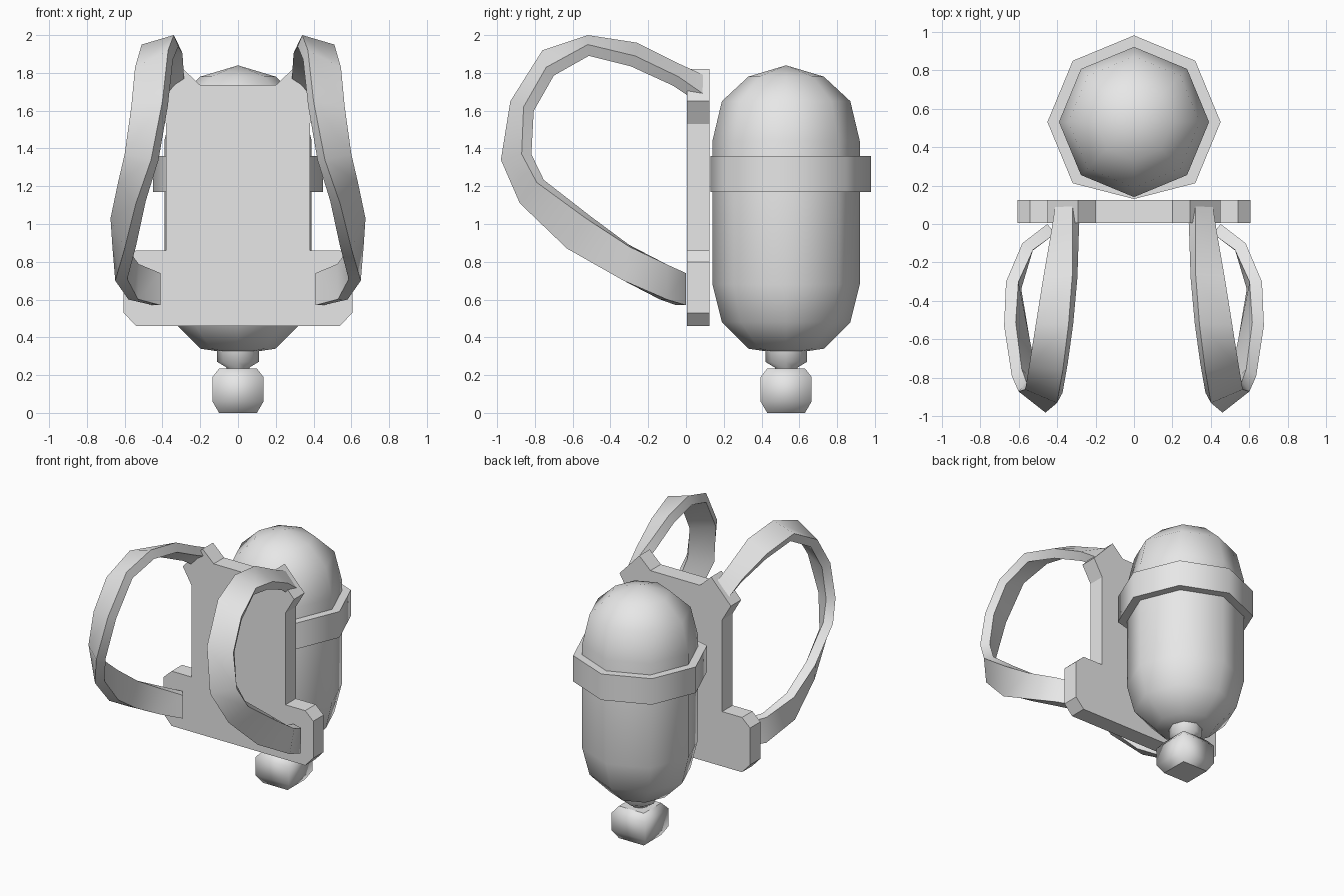
import bpy, bmesh, math
from mathutils import Vector

cube = bpy.data.objects.get("Cube")
if cube:
    bpy.data.objects.remove(cube, do_unlink=True)

grey = bpy.data.materials.new("plain_grey")
grey.use_nodes = True
grey.diffuse_color = (0.8, 0.8, 0.8, 1)
grey.node_tree.nodes["Principled BSDF"].inputs["Base Color"].default_value = (0.8, 0.8, 0.8, 1)

TANK_Y = 0.53


def finish(name, bm):
    """Turn a bmesh into a linked object with the grey material."""
    mesh = bpy.data.meshes.new(name)
    bm.to_mesh(mesh)
    bm.free()
    mesh.materials.append(grey)
    obj = bpy.data.objects.new(name, mesh)
    bpy.context.collection.objects.link(obj)
    return obj


def select_only(obj):
    bpy.ops.object.select_all(action='DESELECT')
    obj.select_set(True)
    bpy.context.view_layer.objects.active = obj


def lathe(name, profile, sides, phase=0.0, front_limit=-1.0):
    """Revolve (radius, height) points about the tank axis; zero radius makes a tip."""
    bm = bmesh.new()
    rings = []
    for r, z in profile:
        if r == 0:
            rings.append([bm.verts.new((0, TANK_Y, z))] * sides)
            continue
        angles = [phase + math.tau * i / sides for i in range(sides)]
        rings.append([bm.verts.new((r * math.cos(a),
                                    max(front_limit, TANK_Y + r * math.sin(a)), z))
                      for a in angles])
    for low, high in zip(rings, rings[1:]):
        for i in range(sides):
            j = (i + 1) % sides
            corners = dict.fromkeys((low[i], low[j], high[j], high[i]))
            bm.faces.new(list(corners)).smooth = True
    # flat end caps with sharp rims
    for ring, flip in ((rings[0], True), (rings[-1], False)):
        if ring[0] is not ring[1]:
            cap = bm.faces.new(ring[::-1] if flip else ring)
            for edge in cap.edges:
                edge.smooth = False
    bmesh.ops.recalc_face_normals(bm, faces=bm.faces)
    return finish(name, bm)


# Tank, band, neck and nozzle
lathe("tank", [(0, 0.31), (0.2, 0.34), (0.34, 0.48), (0.39, 0.68),
               (0.39, 1.44), (0.34, 1.65), (0.2, 1.78), (0, 1.84)], 8)
lathe("tank_band", [(0.45, 1.17), (0.45, 1.36)], 8, front_limit=0.13)
lathe("nozzle_neck", [(0.11, 0.36), (0.11, 0.27), (0.06, 0.24), (0.06, 0.2)], 8)
lathe("nozzle", [(r * math.sqrt(2), z) for r, z in
                 [(0.1, 0), (0.135, 0.06), (0.135, 0.19), (0.1, 0.235)]], 4, math.pi / 4)

# Back plate: half outline, mirrored and extruded in depth
half = [(0.54, 0.46), (0.605, 0.53), (0.605, 0.8), (0.54, 0.86), (0.38, 0.86),
        (0.38, 1.53), (0.45, 1.65), (0.29, 1.82), (0.2, 1.735)]
outline = half + [(-x, z) for x, z in reversed(half)]
bm = bmesh.new()
front = bm.faces.new([bm.verts.new((x, 0.005, z)) for x, z in outline])
extruded = bmesh.ops.extrude_face_region(bm, geom=[front])["geom"]
bmesh.ops.translate(bm, vec=(0, 0.12, 0),
                    verts=[v for v in extruded if isinstance(v, bmesh.types.BMVert)])
if not front.is_valid or len([f for f in bm.faces if len(f.verts) > 4]) < 2:
    bm.faces.new([v for v in bm.verts if v.co.y < 0.01])
bmesh.ops.recalc_face_normals(bm, faces=bm.faces)
finish("back_plate", bm)

# Shoulder straps: the two edges of a twisting ribbon, shoulder to hip
inner_edge = [(0.32, 0.09, 1.79), (0.32, -0.04, 1.85), (0.32, -0.26, 1.96),
              (0.34, -0.52, 2.0), (0.37, -0.76, 1.92), (0.4, -0.93, 1.65),
              (0.46, -0.98, 1.34), (0.54, -0.88, 1.11), (0.6, -0.63, 0.87),
              (0.65, -0.33, 0.7), (0.58, -0.1, 0.6), (0.45, 0, 0.57)]
outer_edge = [(0.41, 0.09, 1.69), (0.43, -0.04, 1.78), (0.47, -0.27, 1.89),
              (0.51, -0.52, 1.95), (0.545, -0.74, 1.83), (0.565, -0.86, 1.62),
              (0.6, -0.87, 1.37), (0.635, -0.79, 1.22), (0.675, -0.53, 1.03),
              (0.665, -0.3, 0.88), (0.58, -0.1, 0.785), (0.45, 0, 0.74)]


def strap(name, side):
    bm = bmesh.new()
    pairs = [[bm.verts.new(Vector((p[0] * side, p[1], p[2]))) for p in pair]
             for pair in zip(inner_edge, outer_edge)]
    for (a, b), (c, d) in zip(pairs, pairs[1:]):
        bm.faces.new((a, c, d, b) if side > 0 else (a, b, d, c))
    obj = finish(name, bm)
    select_only(obj)
    thick = obj.modifiers.new("thickness", 'SOLIDIFY')
    thick.thickness = 0.065
    thick.offset = -1
    bpy.ops.object.modifier_apply(modifier=thick.name)
    bpy.ops.object.shade_smooth_by_angle(angle=math.radians(50))


strap("left_strap", 1)
strap("right_strap", -1)
